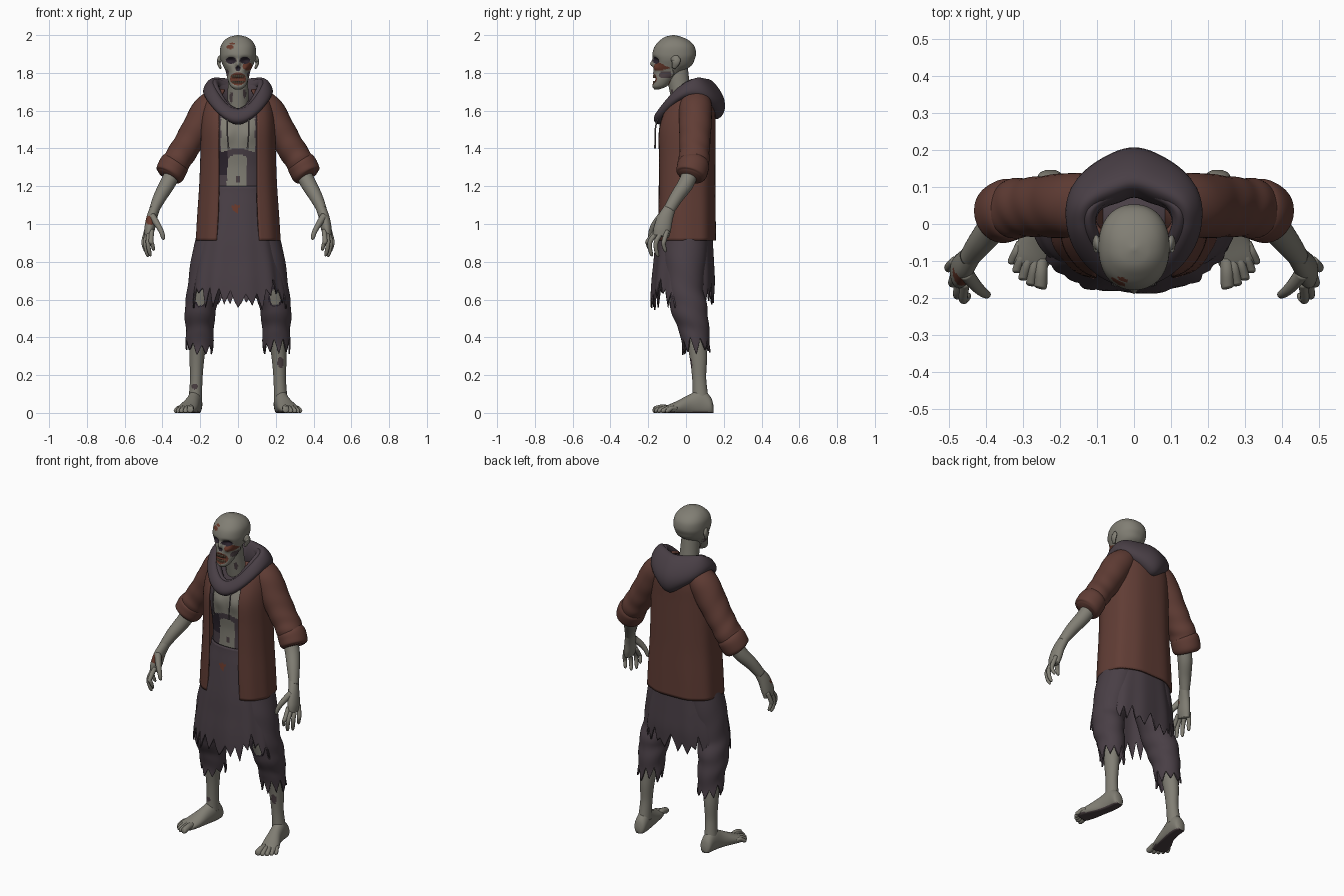
import bpy, bmesh, math, random
from mathutils import Vector

random.seed(4)
TAU = 2 * math.pi


def material(name, r, g, b):
    m = bpy.data.materials.new(name)
    m.diffuse_color = (r, g, b, 1)
    return m


SKIN = material("grey_skin", .22, .21, .175)
COAT = material("rust_brown_cloth", .118, .046, .035)
CLOTH = material("purple_grey_cloth", .066, .049, .06)
DARK = material("dark_hollow", .024, .017, .026)
WOUND = material("raw_wound", .135, .04, .024)
BONE = material("old_teeth", .27, .20, .13)
ROT = material("bruised_skin", .07, .05, .055)
CORD = material("grey_cord", .14, .12, .125)


def spline(rows, t):
    """Catmull-Rom through a list of tuples, t in 0..1."""
    n = len(rows)
    f = t * (n - 1)
    i = min(int(f), n - 2)
    u = f - i
    p = [rows[max(0, min(n - 1, i + k))] for k in (-1, 0, 1, 2)]
    return [b + .5 * u * (c - a + u * (2*a - 5*b + 4*c - d + u * (3*(b - c) + d - a)))
            for a, b, c, d in zip(*p)]


def surface(name, nu, nv, fn, mats, closed=True, caps=True, rule=None, loop=False, thick=0):
    """Skin a grid of points fn(u, v); rule(face centre) picks the material."""
    bm = bmesh.new()
    cols = nu if closed else nu + 1
    rows = nv if loop else nv + 1
    g = [[bm.verts.new(fn(i / nu, j / nv)) for i in range(cols)] for j in range(rows)]
    for j in range(nv):
        for i in range(nu):
            k, l = (i + 1) % cols, (j + 1) % rows
            bm.faces.new((g[j][i], g[j][k], g[l][k], g[l][i]))
    if closed and caps and not loop:
        bm.faces.new(g[0])
        bm.faces.new(g[-1])
    bmesh.ops.recalc_face_normals(bm, faces=bm.faces)
    for f in bm.faces:
        f.smooth = True
        if rule:
            f.material_index = rule(f.calc_center_median())
    me = bpy.data.meshes.new(name)
    bm.to_mesh(me)
    bm.free()
    for m in mats:
        me.materials.append(m)
    ob = bpy.data.objects.new(name, me)
    bpy.context.collection.objects.link(ob)
    if thick:
        md = ob.modifiers.new("thickness", 'SOLIDIFY')
        md.thickness, md.offset = thick, 0
    return ob


def tube(name, rows, mats, s=1, nu=20, nv=20, tip=False, hem=None, ripple=0, **kw):
    """Limb through rows of (x, y, z, radius across, radius deep); s mirrors it."""
    def fn(u, v):
        if hem:
            v *= hem(u)
        r = spline(rows, v)
        e = .01
        d = Vector(spline(rows, min(1, v + e))[:3]) - Vector(spline(rows, max(0, v - e))[:3])
        d.normalize()
        b = d.cross(Vector((1, 0, 0))).normalized()
        a = b.cross(d)
        k = 1 + ripple * math.sin(v * 30 + 3 * math.sin(TAU * u)) * v
        if tip:
            k *= math.sqrt(max(.02, 1 - max(0, (v - .8) / .2) ** 2))
        p = Vector(r[:3]) + k * (a * r[3] * math.cos(TAU * u) + b * r[4] * math.sin(TAU * u))
        return (p.x * s, p.y, p.z)
    return surface(name, nu, nv, fn, mats, **kw)


def oval(a, rx, ry, n=2.4):
    """Squarish ellipse, a = 0 at the front."""
    s, c = math.sin(a), math.cos(a)
    return (rx * math.copysign(abs(s) ** (2 / n), s), -ry * math.copysign(abs(c) ** (2 / n), c))


def teeth(n, lo, hi):
    """Ragged zigzag edge around a loop."""
    h = [random.uniform(*(hi if i % 2 else lo)) for i in range(2 * n)]

    def f(u):
        q = (u % 1) * 2 * n
        i = int(q)
        return h[i] + (h[(i + 1) % (2 * n)] - h[i]) * (q - i)
    return f


def inside(x, z, spot):
    return ((x - spot[0]) / spot[2]) ** 2 + ((z - spot[1]) / spot[3]) ** 2 < 1


# head: lofted skull with pushed-in sockets, nose and mouth (z, front, back, half width)
SKULL = [(1.713, -.168, -.14, .018), (1.73, -.178, -.10, .04), (1.77, -.175, -.06, .056),
         (1.81, -.174, -.01, .066), (1.84, -.172, .03, .08), (1.87, -.175, .045, .092),
         (1.90, -.178, .053, .096), (1.94, -.166, .045, .092), (1.97, -.14, .018, .074),
         (1.99, -.112, -.022, .045), (2.0, -.072, -.062, .006)]
DENTS = [(-.037, 1.866, .022, .016, .022), (.037, 1.866, .022, .016, .022), (0, 1.848, .012, .022, -.018),
         (0, 1.822, .012, .012, .012), (0, 1.766, .032, .018, .016), (-.065, 1.80, .02, .025, .02),
         (.065, 1.80, .02, .025, .02), (.045, 1.825, .018, .014, -.01)]
SPOTS = [(1, (-.037, 1.866, .028, .019)), (1, (.037, 1.866, .028, .019)), (1, (0, 1.824, .013, .015)),
         (2, (0, 1.768, .042, .034)), (2, (.05, 1.835, .025, .022)), (2, (-.042, 1.937, .02, .011)),
         (2, (-.03, 1.955, .014, .006)), (3, (-.06, 1.80, .012, .018)), (3, (.06, 1.79, .012, .018))]


def skull(u, v):
    z, f, b, w = spline(SKULL, v)
    x, y = oval(TAU * u, w, (b - f) / 2, 2.2)
    y += (f + b) / 2
    if y < -.08:
        y += sum(d * math.exp(-((x - cx) / sx) ** 2 - ((z - cz) / sz) ** 2) for cx, cz, sx, sz, d in DENTS)
    return (x, y, z)


surface("head", 110, 100, skull, [SKIN, DARK, WOUND, ROT],
        rule=lambda c: next((m for m, s in SPOTS if c.y < -.08 and inside(c.x, c.z, s)), 0))
for i in range(6):
    x = (i - 2.5) * .0105
    y = -.171 + 9 * x * x
    for n, z in (("upper", 1.782), ("lower", 1.75)):
        tube(n + "_tooth", [(x, y, z + .008, .0045, .005), (x, y, z, .0045, .005), (x, y, z - .008, .003, .004)],
             [BONE], nu=8, nv=4)
tube("neck", [(0, .01, 1.52, .075, .06), (0, -.01, 1.6, .06, .055), (0, -.03, 1.7, .055, .055),
              (0, -.05, 1.82, .05, .06)], [SKIN, ROT], nu=60, nv=50,
     rule=lambda c: int(c.y < -.05 and (inside(c.x, c.z, (-.035, 1.67, .009, .03)) or inside(c.x, c.z, (.035, 1.69, .008, .025)))))

# torso: torn shirt painted around bare chest and belly (z, centre y, half width, half depth)
BODY = [(1.1, .01, .15, .115), (1.2, .01, .15, .11), (1.3, .01, .155, .11), (1.4, .01, .165, .122),
        (1.5, .01, .168, .122), (1.58, .015, .15, .10), (1.65, .02, .10, .07)]


def shirt(c):
    if c.y > 0:
        return 0
    if inside(c.x, c.z, (0, 1.235, .012, .018)):
        return 3
    if 1.16 < c.z < 1.37 - 8 * c.x * c.x and -.055 - .06 * (1.3 - c.z) < c.x < .045:
        return 1
    if 1.40 - 3 * c.x * c.x < c.z < 1.54 + 3 * c.x * c.x and abs(c.x) < .09:
        return 1
    return 2 if 1.26 < c.z < 1.385 and c.x < -.055 else 0


def torso(u, v):
    z, cy, rx, ry = spline(BODY, v)
    x, y = oval(TAU * u, rx, ry)
    if y < 0:
        y -= .012 * math.exp(-((abs(x) - .055) / .04) ** 2 - ((z - 1.47) / .05) ** 2)
    return (x, y + cy, z)


surface("torso_and_torn_shirt", 160, 90, torso, [CLOTH, SKIN, DARK, ROT], rule=shirt)

# open jacket (z, centre y, half width, half depth, half gap)
JACKET = [(.912, 0, .218, .153, .112), (1.05, 0, .21, .152, .104), (1.2, 0, .2, .15, .1), (1.35, 0, .194, .15, .1),
          (1.5, 0, .19, .15, .1), (1.6, .015, .18, .135, .1), (1.67, .03, .155, .11, .09), (1.71, .04, .11, .08, .07)]


def jacket(u, v):
    z, cy, rx, ry, g = spline(JACKET, v)
    a0 = math.asin(min(1, (g / rx) ** 1.25))
    a = a0 + u * (TAU - 2 * a0)
    k = 1 + .012 * math.sin(9 * a + 1) * (1 - v)
    x, y = oval(a, rx * k, ry * k, 2.5)
    return (x, y + cy, z)


surface("jacket", 72, 40, jacket, [COAT], closed=False, thick=.012)


# hood: folded collar loop, V shaped in front, drooping to a point behind
def hood(scale, lift, size):
    def fn(u, v):
        a, q = TAU * v, TAU * u
        c = math.cos(a)
        back = max(0, -c) ** 1.5
        peak = math.exp(-(math.sin(a) / .35) ** 2) * (c < 0)
        x = .142 * scale * math.sin(a) * (1 - .13 * c)
        y = .0 - .13 * scale * c + .016 * peak - .012 * back
        z = 1.668 - .06 * c - .04 * math.cos(2 * a) + lift
        low = max(0, -math.sin(q))
        rr = size * (.039 + .024 * back)
        rz = size * (.042 + .05 * back + .03 * peak * low)
        out = rr * math.cos(q) * (1 - .3 * math.sin(q))
        return (x + out * math.sin(a), y - out * c - .02 * back * math.sin(q),
                z + rz * math.sin(q) - .012 * back)
    return fn


surface("hood", 28, 96, hood(1, 0, 1), [CLOTH], loop=True)
surface("hood_inner_fold", 16, 80, hood(.86, .025, .5), [CLOTH], loop=True)

# long tattered shirt tail, evenly spaced from z 1.2 down to 0.5 (centre y, half width, half depth)
TAIL = [(.01, .15, .125), (0, .165, .13), (-.005, .18, .14), (-.01, .2, .148),
        (-.012, .222, .155), (-.015, .238, .162), (-.02, .25, .162), (-.02, .258, .162)]
tail_hem = teeth(27, (.54, .61), (.62, .70))


def tail(u, v):
    a = TAU * u
    hem = tail_hem(u) + sum(.04 * math.exp(-((u - c) / .03) ** 2) for c in (.14, .86))
    z = 1.2 + (hem - 1.2) * v
    t = (1.2 - z) / .7
    cy, rx, ry = spline(TAIL, t)
    k = 1 + .025 * t * math.sin(11 * a)
    x, y = oval(a, rx * k, ry * k)
    return (x, y + cy, z)


surface("tattered_shirt_tail", 162, 44, tail, [CLOTH, WOUND], caps=False, thick=.008,
        rule=lambda c: int(c.y < -.05 and abs(c.x + .012) < (c.z - 1.05) * .5 and c.z < 1.1))

# paired parts
for s, side in ((1, "left_"), (-1, "right_")):
    tube(side + "ear", [(.088, -.075, 1.875, .008, .012), (.1, -.055, 1.87, .01, .025),
                        (.102, -.055, 1.85, .009, .02), (.092, -.065, 1.825, .006, .01)], [SKIN], s, 12, 10)
    tube(side + "drawstring", [(.05, -.13, 1.61, .004, .004), (.058, -.16, 1.52, .004, .004),
                               (.052, -.164, 1.42, .004, .004), (.05, -.164, 1.4, .006, .006)], [CORD], s, 8, 14)
    # sleeve and rolled cuff
    tube(side + "sleeve", [(.10, .05, 1.665, .065, .08), (.16, .05, 1.60, .084, .088), (.22, .048, 1.50, .08, .085),
                           (.275, .046, 1.41, .075, .08), (.32, .042, 1.34, .074, .08), (.35, .032, 1.28, .07, .075)],
         [COAT], s, 32, 44, ripple=.03)
    tube(side + "cuff", [(.325, .042, 1.335, .066, .068), (.335, .04, 1.32, .078, .083), (.35, .034, 1.29, .08, .084),
                         (.363, .026, 1.262, .076, .08), (.37, .022, 1.25, .06, .062)], [COAT], s, 32, 16)
    # arm and hand
    hurt = (.46, 1.02, .03, .025)
    tube(side + "forearm", [(.335, .03, 1.29, .042, .042), (.372, .0, 1.215, .041, .042),
                            (.412, -.048, 1.145, .035, .036), (.445, -.09, 1.075, .026, .03)], [SKIN], s, 24, 20)
    tube(side + "palm", [(.435, -.08, 1.095, .026, .029), (.456, -.108, 1.035, .028, .04),
                         (.468, -.125, .975, .028, .046), (.474, -.132, .935, .022, .042)], [SKIN, WOUND], s, 40, 30,
         rule=lambda c: int(s < 0 and c.y < -.12 and inside(-c.x, c.z, hurt)))
    for k, (bx, by, x, y, z) in enumerate([(.456, -.158, .445, -.196, .858), (.468, -.145, .462, -.184, .828),
                                           (.478, -.122, .476, -.152, .825), (.484, -.1, .488, -.112, .85)]):
        tube(side + "finger", [(bx, by, .965, .013, .013), (bx * .35 + x * .65 + .012, y - .004, .91, .0125, .0125),
                               (x + .01, y - .006, z + .038, .011, .011), (x, y + .006, z, .009, .009)],
             [SKIN], s, 12, 16, tip=True)
    tube(side + "thumb", [(.455, -.13, 1.04, .02, .022), (.425, -.168, .995, .016, .017),
                          (.404, -.186, .955, .013, .013), (.393, -.192, .915, .01, .01)], [SKIN], s, 12, 16, tip=True)
    # torn trouser leg with a bare knee
    tube(side + "trouser_leg", [(.11, 0, .95, .10, .115), (.145, -.005, .8, .10, .11), (.18, -.005, .65, .085, .095),
                                (.2, .02, .54, .078, .09), (.202, .045, .43, .07, .074), (.205, .055, .31, .068, .07)],
         [CLOTH, SKIN, DARK], s, 90, 70, caps=False, thick=.008, ripple=.04, hem=teeth(9, (.94, 1), (.83, .90)),
         rule=lambda c: 0 if c.y > -.03 else 1 if inside(abs(c.x), c.z, (.198, .615, .028, .045))
         else 2 if inside(abs(c.x), c.z, (.198, .615, .036, .054)) else 0)
    # shin and foot
    patch = (.225, .265, .016, .03) if s > 0 else (.23, .14, .016, .016)
    tube(side + "shin", [(.19, .02, .6, .05, .05), (.205, .045, .45, .05, .055), (.217, .065, .3, .04, .046),
                         (.221, .07, .18, .033, .037), (.226, .078, .07, .036, .042)], [SKIN, ROT], s, 40, 80,
         rule=lambda c: int(c.y < .065 and inside(abs(c.x), c.z, patch)))
    FOOT = [(.225, .145, .015, .04), (.225, .13, .034, .085), (.228, .08, .038, .125), (.24, .02, .04, .098),
            (.262, -.05, .05, .062), (.277, -.095, .05, .042), (.283, -.118, .042, .03)]

    def foot(u, v):
        x, y, w, h = spline(FOOT, v)
        a, b = math.cos(TAU * u), math.sin(TAU * u)
        return (s * (x + a * w), y + .25 * a * w * v, max(0, h * (.42 + .58 * b)))
    surface(side + "foot", 28, 28, foot, [SKIN, ROT], rule=lambda c: int(c.z < .006))
    for k, (x, y, r) in enumerate([(.252, -.163, .018), (.277, -.155, .0135), (.298, -.14, .013),
                                   (.315, -.12, .012), (.328, -.097, .0115)]):
        bx, by = .25 + .014 * k, -.095 + .011 * k
        tube(side + "toe", [(bx, by, .024, r, r), ((bx + x) / 2, (by + y) / 2, .026, r, r),
                            (x, y, r, r, r), (x + .002, y - .012, r, r * .9, r * .8)], [SKIN], s, 12, 14, tip=True)
